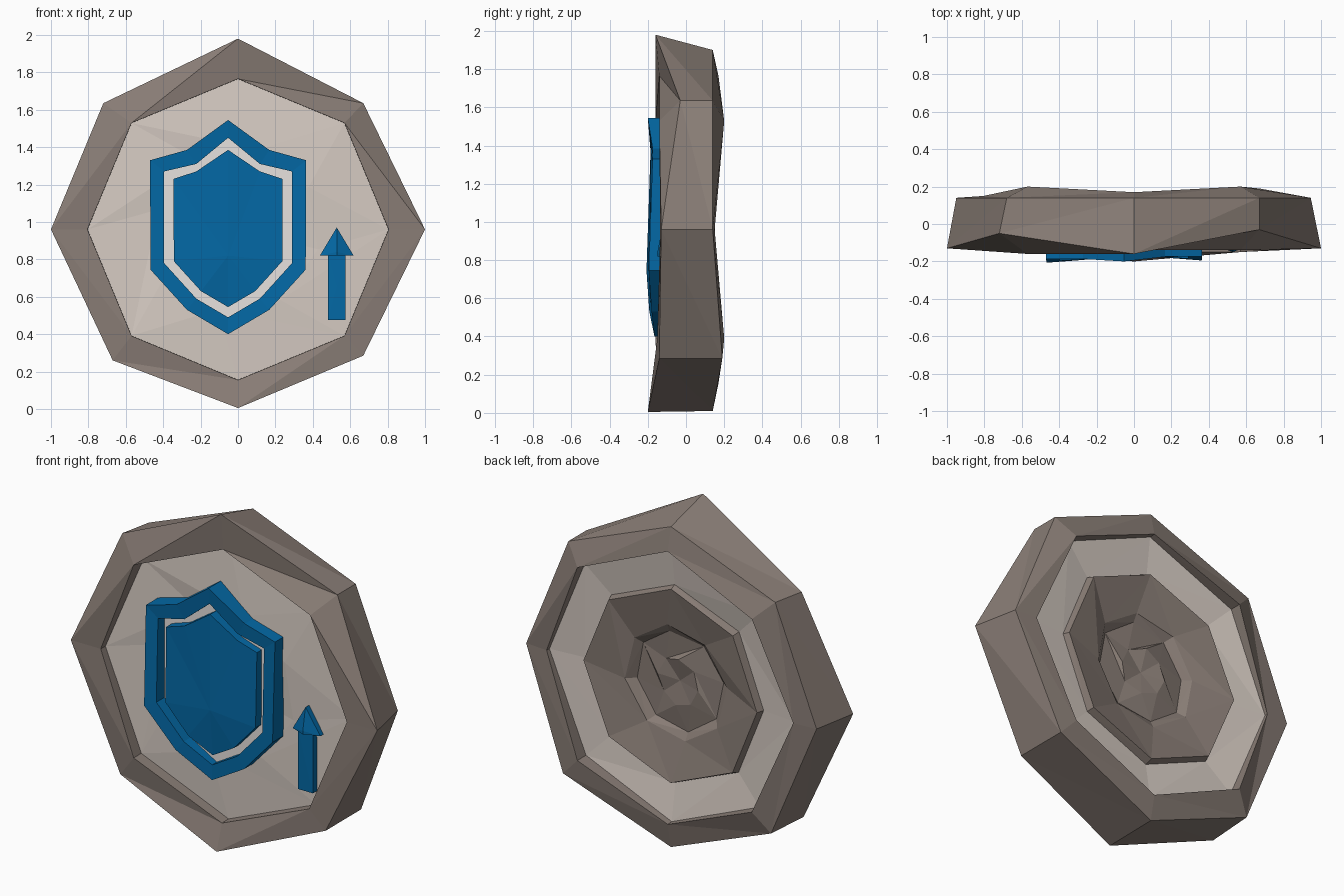
import bpy, bmesh, math, random

if "Cube" in bpy.data.objects:
    bpy.data.objects.remove(bpy.data.objects["Cube"])

random.seed(4)


def material(name, rgb):
    m = bpy.data.materials.new(name)
    m.diffuse_color = (*rgb, 1)
    m.use_nodes = True
    m.node_tree.nodes["Principled BSDF"].inputs["Base Color"].default_value = m.diffuse_color
    return m


STONE = material("brown stone", (0.25, 0.205, 0.18))
PALE = material("pale stone", (0.68, 0.605, 0.55))
WHITE = material("off white", (0.85, 0.81, 0.78))
BLUE = material("blue", (0.001, 0.14, 0.38))


def finish(bm, name, mats):
    bmesh.ops.recalc_face_normals(bm, faces=bm.faces)
    me = bpy.data.meshes.new(name)
    bm.to_mesh(me)
    bm.free()
    for m in mats:
        me.materials.append(m)
    ob = bpy.data.objects.new(name, me)
    bpy.context.collection.objects.link(ob)
    return ob


def octagon(r, y, jitter=0.0, twist=0.0):
    """Ring of eight points, clockwise from the top as seen from the front."""
    pts = []
    for i in range(8):
        a = math.radians(45 * i + twist)
        pts.append((r * math.sin(a), y + random.uniform(-jitter, jitter),
                    0.96 + r * math.cos(a)))
    return pts


def with_depth(pts, depths):
    return [(p[0], d, p[2]) for p, d in zip(pts, depths)]


# Stone medallion: rough octagonal rings lofted from front centre to back centre
front_rim = [(0, -.16, 1.98), (.67, -.03, 1.635), (1, -.13, .96), (.67, -.14, .285),
             (0, -.20, .005), (-.67, -.14, .26), (-1, -.13, .96), (-.72, -.05, 1.635)]
back_rim = [(0, .14, 1.90), (.67, .14, 1.635), (.945, .14, .96), (.67, .19, .285),
            (0, .14, .01), (-.66, .15, .27), (-.95, .14, .96), (-.68, .14, 1.635)]
rings = [
    octagon(.44, -.088, .022, 14),                                  # front panel
    octagon(.804, -.08, .012),
    with_depth(octagon(.805, 0), [-.14, -.14, -.135, -.15, -.15, -.16, -.13, -.16]),
    front_rim,
    back_rim,
    with_depth(octagon(.805, 0), [.17, .2, .15, .2, .17, .2, .15, .2]),
    octagon(.803, .125, .01),                                       # back groove
    octagon(.585, .105, .01),
    octagon(.57, .145, .008),                                       # back boss
    octagon(.335, .095, .014, 10),
    octagon(.29, .06, .012, 12),
    octagon(.14, .07, .02, 40),
]
PALE_BANDS = {0, 6}
bm = bmesh.new()
loops = [[bm.verts.new(p) for p in ring] for ring in rings]
for k in range(len(loops) - 1):
    a, b = loops[k], loops[k + 1]
    for i in range(8):
        j = (i + 1) % 8
        if random.random() < .6:
            tris = ((a[i], a[j], b[j]), (a[i], b[j], b[i]))
        else:
            tris = ((a[i], a[j], b[i]), (a[j], b[j], b[i]))
        for t in tris:
            bm.faces.new(t).material_index = 1 if k in PALE_BANDS else 0
for loop, y, idx in ((loops[0], -.09, 1), (loops[-1], .055, 0)):
    c = bm.verts.new((0, y, .96))
    for i in range(8):
        bm.faces.new((loop[i], loop[(i + 1) % 8], c)).material_index = idx
finish(bm, "stone_medallion", [STONE, PALE])

CX = -.053   # shield centre line


def mirrored(half):
    """Full outline from the right half (top point first, bottom point last)."""
    pts = [(CX + x, y, z) for x, y, z in half]
    return pts + [(CX - x, y - .012, z) for x, y, z in reversed(half[1:-1])]


outer = mirrored([(0, -.20, 1.545), (.22, -.175, 1.385), (.417, -.175, 1.33),
                  (.415, -.195, .745), (.22, -.18, .53), (0, -.165, .40)])
inner = mirrored([(0, -.19, 1.45), (.17, -.17, 1.31), (.342, -.17, 1.27),
                  (.342, -.185, .78), (.17, -.175, .59), (0, -.165, .49)])
core = mirrored([(0, -.185, 1.385), (.17, -.17, 1.27), (.292, -.165, 1.23),
                 (.29, -.175, .79), (.145, -.17, .63), (0, -.16, .545)])
BACK = -.05


def add_loop(bm, pts, y=None):
    return [bm.verts.new((p[0], p[1] if y is None else y, p[2])) for p in pts]


def bridge(bm, a, b):
    n = len(a)
    for i in range(n):
        bm.faces.new((a[i], a[(i + 1) % n], b[(i + 1) % n], b[i]))


# Shield border: closed ring with front, back and side walls
bm = bmesh.new()
of, inf = add_loop(bm, outer), add_loop(bm, inner)
ob_, inb = add_loop(bm, outer, BACK), add_loop(bm, inner, BACK)
for a, b in ((of, inf), (inf, inb), (inb, ob_), (ob_, of)):
    bridge(bm, a, b)
finish(bm, "shield_border", [BLUE])


def plate(name, outline, centre, mat=BLUE, back=BACK):
    """Solid plate whose front is a fan around a raised centre point."""
    bm = bmesh.new()
    f, b = add_loop(bm, outline), add_loop(bm, outline, back)
    bridge(bm, f, b)
    bm.faces.new(b)
    c = bm.verts.new(centre)
    for i in range(len(f)):
        bm.faces.new((f[i], f[(i + 1) % len(f)], c))
    finish(bm, name, [mat])


plate("shield_core", core, (CX, -.185, .82))

# Off-white backing seen in the gap between border and core
mid = [((p[0] + q[0]) / 2, -.122, (p[2] + q[2]) / 2) for p, q in zip(outer, inner)]
plate("shield_gap_plate", mid, (CX, -.122, .95), WHITE, -.115)

# Upward arrow: shaft and creased head
AX = .528
plate("arrow_shaft", [(AX - .048, -.125, .475), (AX + .048, -.125, .475),
                      (AX + .048, -.125, .83), (AX - .048, -.125, .83)], (AX, -.127, .65))
plate("arrow_head", [(AX - .09, -.115, .82), (AX, -.15, .82), (AX + .09, -.115, .82),
                     (AX, -.125, .97)], (AX, -.15, .84))
